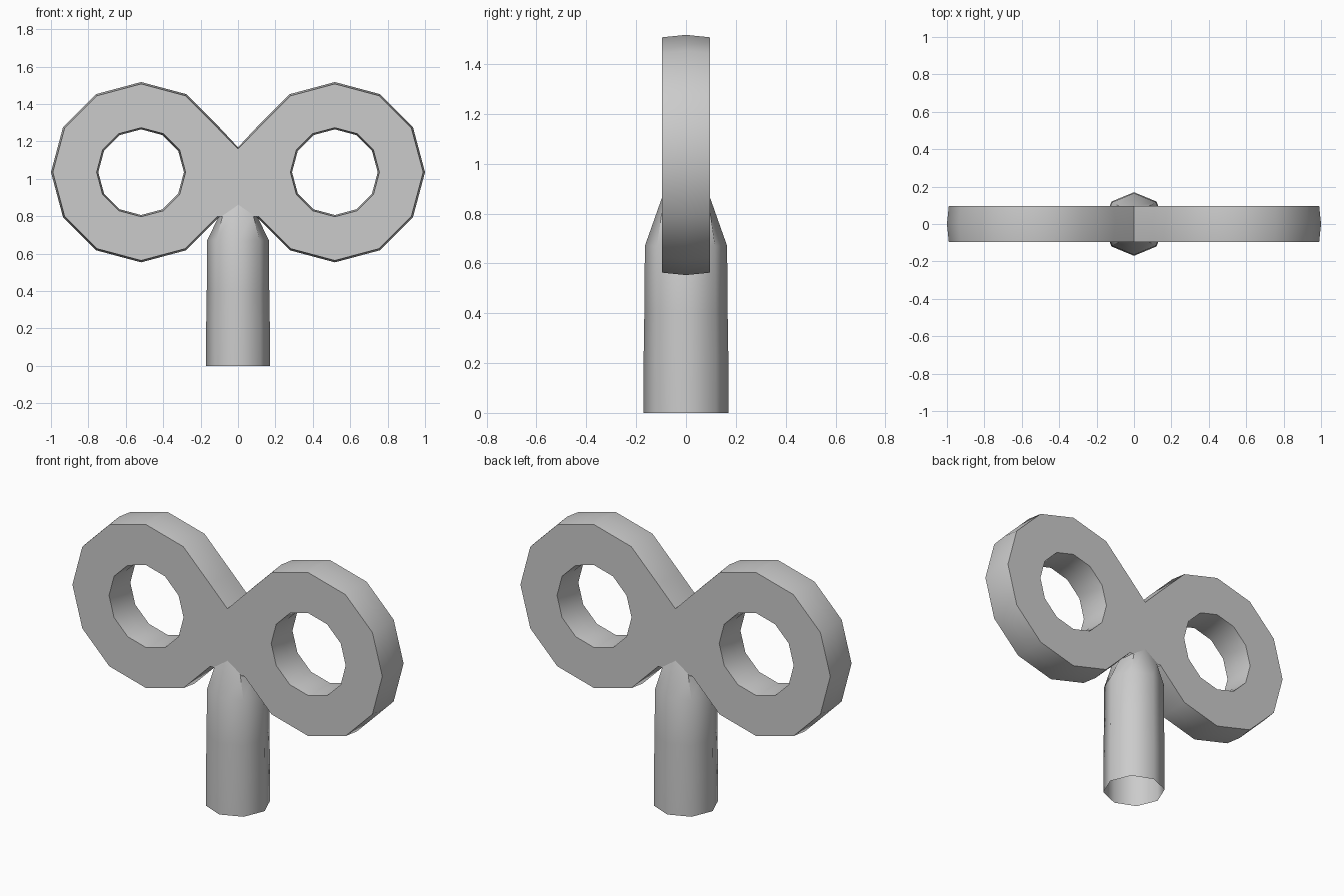
import bpy, bmesh, math

if "Cube" in bpy.data.objects:
    bpy.data.objects.remove(bpy.data.objects["Cube"])

CX, CZ, HALF = 0.518, 1.035, 0.097   # ring centre and half thickness


def finish(name, bm):
    me = bpy.data.meshes.new(name)
    bm.to_mesh(me)
    bm.free()
    ob = bpy.data.objects.new(name, me)
    bpy.context.collection.objects.link(ob)
    bpy.ops.object.select_all(action='DESELECT')
    ob.select_set(True)
    bpy.context.view_layer.objects.active = ob
    bpy.ops.object.shade_smooth_by_angle(angle=math.radians(50))
    return ob


# Key handle: one quarter (right ring, front half), then mirrored
bm = bmesh.new()


def arc(r, y, degrees):
    return [bm.verts.new((CX + r * math.cos(math.radians(d)), y,
                          CZ + r * math.sin(math.radians(d)))) for d in degrees]


outer_deg = range(-150, 151, 30)
hole_deg = range(-150, 181, 30)
outer_f, outer_m = arc(0.472, -HALF, outer_deg), arc(0.482, 0, outer_deg)
hole_f, hole_m = arc(0.238, -HALF, hole_deg), arc(0.229, 0, hole_deg)
notch_f = bm.verts.new((0, -HALF, 1.16))
notch_m = bm.verts.new((0, 0, 1.168))
mid = bm.verts.new((0, -HALF, CZ))
low = bm.verts.new((0, -HALF, 0.79))

# flat front face
for i in range(10):
    bm.faces.new((outer_f[i], outer_f[i + 1], hole_f[i + 1], hole_f[i]))
bm.faces.new((outer_f[10], notch_f, mid, hole_f[11], hole_f[10]))
bm.faces.new((low, outer_f[0], hole_f[0], hole_f[11], mid))
# outer rim and hole wall, both bulging toward the middle
rim_f, rim_m = outer_f + [notch_f], outer_m + [notch_m]
for i in range(11):
    bm.faces.new((rim_f[i], rim_f[i + 1], rim_m[i + 1], rim_m[i]))
for i in range(12):
    j = (i + 1) % 12
    bm.faces.new((hole_f[i], hole_f[j], hole_m[j], hole_m[i]))
for axis in 'YX':
    bmesh.ops.mirror(bm, geom=bm.verts[:] + bm.edges[:] + bm.faces[:],
                     axis=axis, merge_dist=0.0005)
bmesh.ops.remove_doubles(bm, verts=bm.verts, dist=0.0005)
bmesh.ops.recalc_face_normals(bm, faces=bm.faces)
finish("key_handle", bm)

# Stem: open octagonal tube that narrows into the handle
bm = bmesh.new()
rings = []
for r, z in ((0.17, 0), (0.17, 0.22), (0.167, 0.41), (0.165, 0.67)):
    rings.append([bm.verts.new((r * math.cos(k * math.pi / 4),
                                r * math.sin(k * math.pi / 4), z)) for k in range(8)])
top = ((0.105, 0, 0.795), (0.08, 0.096, 0.81), (0, 0.096, 0.865), (-0.08, 0.096, 0.81),
       (-0.105, 0, 0.795), (-0.08, -0.096, 0.81), (0, -0.096, 0.865), (0.08, -0.096, 0.81))
rings.append([bm.verts.new(p) for p in top])
for a, b in zip(rings, rings[1:]):
    for i in range(8):
        j = (i + 1) % 8
        bm.faces.new((a[i], a[j], b[j], b[i]))
finish("key_stem", bm)
